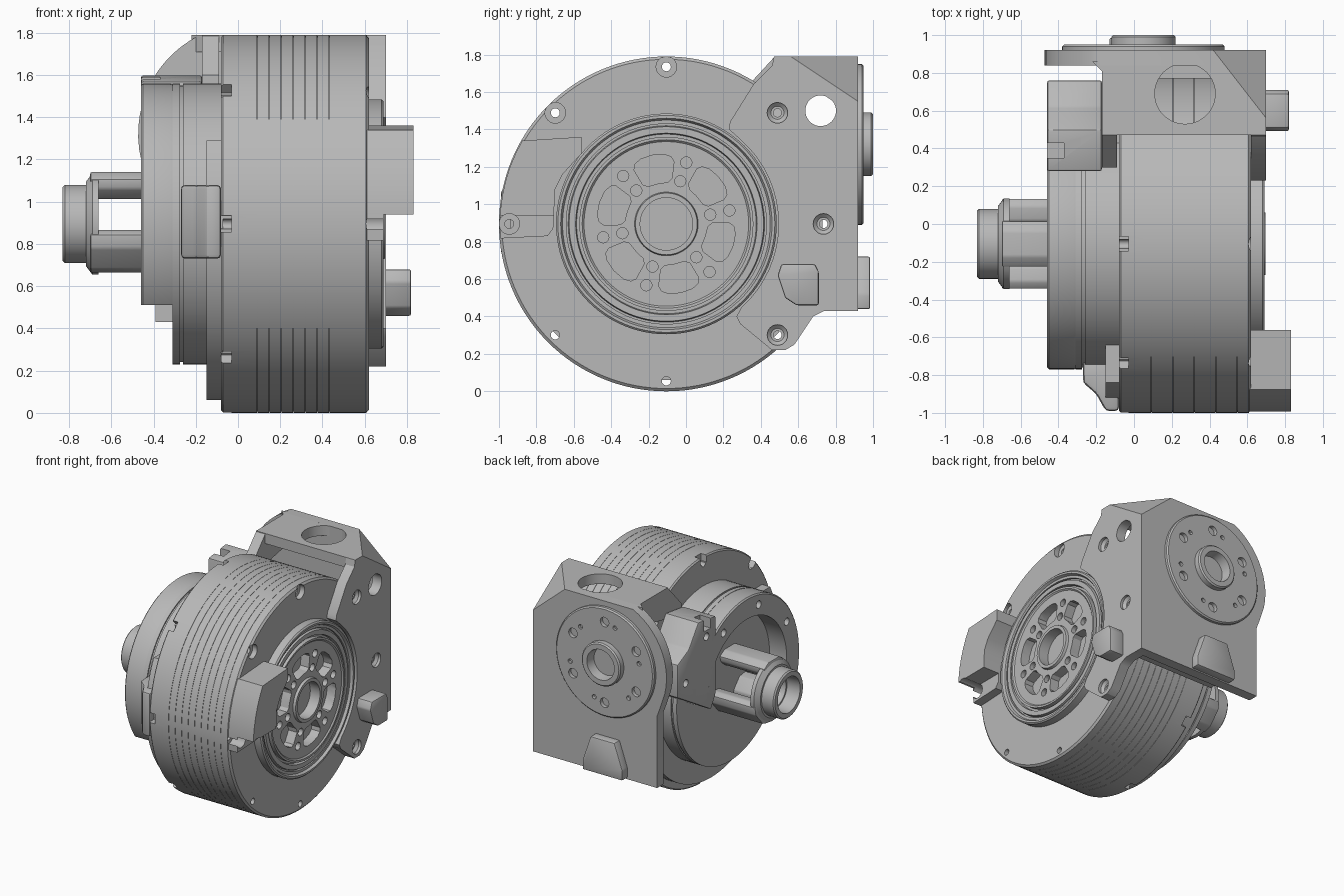
import bpy, bmesh
from math import sin, cos, tau, radians
from mathutils import Vector

cube = bpy.data.objects.get("Cube")
if cube:
    bpy.data.objects.remove(cube, do_unlink=True)

CY, CZ = -0.105, 0.895          # motor axis, running along x
HX, HZ = 0.05, 1.32             # rear flange axis, running along y
MOTOR = ("x", CY, CZ)
REAR = ("y", HX, HZ)

grey = bpy.data.materials.new("machined grey")
grey.use_nodes = True
grey.diffuse_color = (0.48, 0.48, 0.48, 1)
grey.node_tree.nodes["Principled BSDF"].inputs["Base Color"].default_value = (0.48, 0.48, 0.48, 1)


def place(axis, d, a, b):
    """Point at depth d on an axis, with a and b in the other two directions."""
    return {"x": (d, a, b), "y": (a, d, b), "z": (a, b, d)}[axis]


def finish(name, bm):
    bmesh.ops.remove_doubles(bm, verts=bm.verts, dist=1e-5)
    bmesh.ops.recalc_face_normals(bm, faces=bm.faces)
    mesh = bpy.data.meshes.new(name)
    bm.to_mesh(mesh)
    bm.free()
    ob = bpy.data.objects.new(name, mesh)
    bpy.context.collection.objects.link(ob)
    mesh.materials.append(grey)
    return ob


def polar(r, deg, cy=CY, cz=CZ):
    return cy + r * cos(radians(deg)), cz + r * sin(radians(deg))


def add_prism(bm, axis, pts, lo, hi):
    ends = [[bm.verts.new(place(axis, d, a, b)) for a, b in pts] for d in (lo, hi)]
    for e in ends:
        bm.faces.new(e)
    for i in range(len(pts)):
        j = (i + 1) % len(pts)
        bm.faces.new((ends[0][i], ends[0][j], ends[1][j], ends[1][i]))


def prisms(name, axis, outlines, lo, hi, bevel=0):
    bm = bmesh.new()
    for pts in outlines:
        add_prism(bm, axis, pts, lo, hi)
    bmesh.ops.recalc_face_normals(bm, faces=bm.faces)
    if bevel:
        bmesh.ops.bevel(bm, geom=bm.edges[:], offset=bevel, segments=2, affect="EDGES", profile=0.5)
    return finish(name, bm)


def circle(a, b, r, n=24):
    return [polar(r, 360 * i / n, a, b) for i in range(n)]


def lathe(name, frame, profile, n=96):
    """Revolve a closed (depth, radius) profile."""
    axis, a, b = frame
    bm = bmesh.new()
    rings = [[bm.verts.new(place(axis, d, a + r * cos(tau * i / n), b + r * sin(tau * i / n)))
              for d, r in profile] for i in range(n)]
    m = len(profile)
    for i in range(n):
        p, q = rings[i], rings[(i + 1) % n]
        for k in range(m):
            if profile[k][1] or profile[(k + 1) % m][1]:
                bm.faces.new((p[k], p[(k + 1) % m], q[(k + 1) % m], q[k]))
    return finish(name, bm)


def cut(ob, axis, outlines, lo, hi):
    """Cut prisms out of a part."""
    tool = prisms("cutter", axis, outlines, lo, hi)
    tool.hide_render = True
    mod = ob.modifiers.new("cut", "BOOLEAN")
    mod.operation, mod.solver, mod.object = "DIFFERENCE", "EXACT", tool
    bpy.context.view_layer.objects.active = ob
    bpy.ops.object.modifier_apply(modifier=mod.name)
    bpy.data.objects.remove(tool, do_unlink=True)


def clip(ob, co, no):
    """Remove everything on the normal side of a plane and cap it."""
    bm = bmesh.new()
    bm.from_mesh(ob.data)
    bmesh.ops.bisect_plane(bm, geom=bm.verts[:] + bm.edges[:] + bm.faces[:],
                           plane_co=co, plane_no=no, clear_outer=True)
    bmesh.ops.holes_fill(bm, edges=[e for e in bm.edges if e.is_boundary], sides=0)
    bmesh.ops.recalc_face_normals(bm, faces=bm.faces)
    bm.to_mesh(ob.data)
    bm.free()


# Finned drum
outer = [(-0.08, 0), (-0.08, 0.885), (-0.07, 0.895)]
for k in range(9):
    x = 0.09 + 0.057 * k
    outer += [(x, 0.895), (x, 0.889), (x + 0.002, 0.889), (x + 0.002, 0.895)]
drum = lathe("drum", MOTOR, outer + [(0.607, 0.895), (0.62, 0.88), (0.62, 0.58), (0.57, 0.57), (0.57, 0)], 128)
bolts = [polar(0.84, 45 * k) for k in range(8)]
cut(drum, "x", [circle(*p, 0.024, 16) for p in bolts], -0.2, 0.7)
cut(drum, "x", [circle(*polar(0.84, d), 0.055) for d in (90, 135, 180)], 0.58, 0.7)
cut(drum, "x", [[polar(r, 45 * k + s) for r, s in ((0.84, -2.6), (0.93, -2.4), (0.93, 2.4), (0.84, 2.6))]
                for k in range(8)], -0.1, -0.03)

# Bearing rings and spoked rotor, standing out of the +x face
lathe("outer_bearing_ring", MOTOR, [(0.56, 0.59), (0.68, 0.59), (0.69, 0.58), (0.69, 0.565), (0.67, 0.555),
                                    (0.67, 0.535), (0.56, 0.535)])
lathe("inner_bearing_ring", MOTOR, [(0.56, 0.535), (0.65, 0.535), (0.65, 0.525), (0.675, 0.52), (0.675, 0.485),
                                    (0.65, 0.48), (0.65, 0.46), (0.56, 0.46)])
rotor = lathe("rotor", MOTOR, [(0.56, 0), (0.56, 0.465), (0.685, 0.465), (0.685, 0.45), (0.675, 0.44),
                               (0.675, 0.17), (0.695, 0.165), (0.695, 0.14), (0.61, 0.14), (0.61, 0)])
half = ((0.22, 0), (0.223, 14), (0.245, 19), (0.335, 19), (0.36, 16), (0.372, 10), (0.375, 0))
pocket = list(half) + [(r, -s) for r, s in half[-2:0:-1]]
cut(rotor, "x", [[polar(r, 42 + 60 * k + s) for r, s in pocket] for k in range(6)], 0.6, 0.8)
cut(rotor, "x", [circle(*polar(r, 12 + 60 * k), 0.03, 16) for k in range(6) for r in (0.24, 0.345)], 0.64, 0.8)

# Stepped housing on the -x side
lathe("rear_body", MOTOR, [(-0.07, 0), (-0.07, 0.665), (-0.26, 0.665), (-0.26, 0.655), (-0.275, 0.655),
                           (-0.275, 0.665), (-0.31, 0.665), (-0.31, 0)])
cover = lathe("rear_cover", MOTOR, [(-0.07, 0.6), (-0.07, 0.835), (-0.15, 0.835), (-0.15, 0.6)])
clip(cover, (0, 0, 1.29), (0, 0, 1))
end_ring = lathe("end_ring", MOTOR, [(-0.3, 0.5), (-0.3, 0.66), (-0.32, 0.665), (-0.45, 0.665), (-0.46, 0.655), (-0.46, 0.5)])
clip(end_ring, (0, 0, 0.51), (0, 0, -1))
cut(end_ring, "x", [[(0.1, 0.3), (0.8, 0.3), (0.8, 1.0), (0.1, 1.0)]], -0.5, -0.2)
cut(end_ring, "x", [circle(*polar(0.58, d), 0.03, 16) for d in (60, 105, 150, 195)], -0.5, -0.38)
block = prisms("connector_block", "x", [[(0.28, 1.57), (0.5, 1.6), (0.62, 1.43), (0.76, 1.36), (0.76, 1.1),
                                         (0.34, 0.85), (0.28, 0.95)]], -0.46, -0.17, 0.012)
cut(block, "x", [circle(y, z, 0.03, 16) for y, z in ((0.4, 1.05), (0.66, 1.18), (0.4, 1.45))], -0.5, -0.38)
cut(block, "z", [[(-0.48, 0.35), (-0.37, 0.35), (-0.37, 0.43), (-0.48, 0.43)]], 1.5, 1.7)
prisms("side_lug", "z", [[(-0.08, -0.99), (-0.15, -0.99), (-0.2, -0.9), (-0.27, -0.84), (-0.27, -0.72), (-0.08, -0.72)]],
       0.73, 1.08, 0.02)

# Output shaft: three legs carrying a hollow tip
leg = ((0.13, -25), (0.2, -34), (0.245, -30), (0.255, -15), (0.255, 15), (0.245, 30), (0.2, 34), (0.13, 25))
prisms("shaft_legs", "x", [[polar(r, d + s) for r, s in leg] for d in (90, 222, 318)], -0.7, -0.3, 0.01)
lathe("shaft_collar", MOTOR, [(-0.66, 0.12), (-0.66, 0.24), (-0.69, 0.24), (-0.72, 0.2), (-0.72, 0.12)], 64)
lathe("shaft_tip", MOTOR, [(-0.68, 0.13), (-0.68, 0.185), (-0.82, 0.185), (-0.83, 0.175), (-0.83, 0.14)], 64)

# Bracket side plate on +x, wrapping the bearing ring
side = [(0.47, 1.79), (0.9, 1.79), (0.92, 1.73), (0.92, 0.43), (0.74, 0.43), (0.68, 0.4), (0.58, 0.25),
        (0.53, 0.22), (0.46, 0.22), (0.29, 0.36), (0.27, 0.4)]
side += [polar(0.6, d) for d in range(-48, 50, 6)] + [(0.23, 1.4), (0.235, 1.44), (0.36, 1.64), (0.46, 1.74)]
side_plate = prisms("bracket_side", "x", [side], 0.62, 0.7)
cut(side_plate, "x", [circle(0.72, 1.5, 0.082, 40)] + [circle(*polar(0.84, d), 0.055) for d in (-45, 0, 45)], 0.5, 0.8)
for i, d in enumerate((-45, 0, 45)):
    lathe("bolt_seat_%d" % (i + 1), ("x", *polar(0.84, d)),
          [(0.61, 0.022), (0.61, 0.056), (0.68, 0.056), (0.66, 0.035), (0.66, 0.022)], 24)

# Bracket back plate: straight sides with a round shoulder concentric to the flange
back = [(-0.39, 0.43), (0.7, 0.43), (0.7, 1.79)]
back += [polar(0.523, d, HX, HZ) for d in range(116, 200, 6)] + [(-0.42, 1.08), (-0.39, 1.0)]
back_plate = prisms("bracket_back", "y", [back], 0.84, 0.92)
prisms("bracket_back_web", "y", [[(-0.08, 0.45), (0.64, 0.45), (0.64, 1.35), (-0.08, 1.35)]], 0.77, 0.85)

# Bracket roof with its round window, and the short wall on -x
roof = prisms("bracket_roof", "z", [[(-0.17, 0.47), (0.7, 0.47), (0.7, 0.86), (-0.22, 0.86), (-0.17, 0.81)]], 1.71, 1.79)
cut(roof, "z", [circle(0.27, 0.69, 0.16, 48)], 1.6, 1.9)
prisms("bracket_inner_wall", "x", [[(0.47, 1.785), (0.86, 1.785), (0.86, 1.62), (0.55, 1.56), (0.3, 1.5), (0.3, 1.6)]],
       -0.17, -0.09)

# Slanted outer top corner of the bracket, closed by a gusset
a, b, c = Vector((0.42, 0.92, 1.79)), Vector((0.7, 0.92, 1.55)), Vector((0.7, 0.56, 1.79))
normal = (b - a).cross(c - a).normalized()
normal *= 1 if normal.z > 0 else -1
gusset = prisms("bracket_gusset", "z", [[(0.43, 0.5), (0.7, 0.5), (0.7, 0.92), (0.43, 0.92)]], 1.55, 1.79)
for part in (side_plate, back_plate, roof, gusset):
    clip(part, a, normal)
clip(gusset, a - normal * 0.06, -normal)

# Rear flange with bolt pattern and hollow hub
flange = lathe("rear_flange", REAR, [(0.9, 0), (0.9, 0.43), (0.94, 0.43), (0.95, 0.42), (0.95, 0.19), (0.95, 0.17),
                                     (0.99, 0.17), (1.0, 0.16), (1.0, 0.12), (0.925, 0.11), (0.925, 0)])
cut(flange, "y", [circle(*polar(0.32, 30 + 60 * k, HX, HZ), 0.038, 20) for k in range(6)], 0.915, 1.1)
cut(flange, "y", [circle(*polar(0.31, 47 + 60 * k, HX, HZ), 0.018, 12) for k in range(6)], 0.925, 1.1)

# Feet
prisms("rear_foot", "y", [[(-0.13, 0.44), (0.22, 0.44), (0.22, 0.52), (0.15, 0.72), (-0.06, 0.72), (-0.13, 0.52)]],
       0.9, 0.985, 0.01)
prisms("small_foot", "x", [[(0.51, 0.68), (0.69, 0.68), (0.71, 0.64), (0.71, 0.46), (0.59, 0.46), (0.53, 0.5), (0.49, 0.62)]],
       0.69, 0.82, 0.01)
outline = [polar(0.89, d) for d in range(150, 186, 5)]
outline += [(-0.74, 0.83), (-0.71, 0.87), (-0.7, 1.08), (-0.66, 1.16), (-0.56, 1.27), (-0.56, 1.36)]
foot = prisms("large_foot", "x", [outline], 0.61, 0.83)
clip(foot, (0, 0, 0.94), (0, 0, -1))
foot_base = prisms("large_foot_base", "x", [outline], 0.61, 0.69)
for part in (foot, foot_base):
    cut(part, "x", [circle(*polar(0.84, 180), 0.055)], 0.5, 0.9)

# Smooth round surfaces, keep machined edges crisp
parts = [o for o in bpy.context.scene.objects if o.type == "MESH" and grey.name in o.data.materials]
bpy.ops.object.select_all(action="DESELECT")
for o in parts:
    o.select_set(True)
bpy.context.view_layer.objects.active = drum
bpy.ops.object.shade_smooth_by_angle(angle=radians(30))
